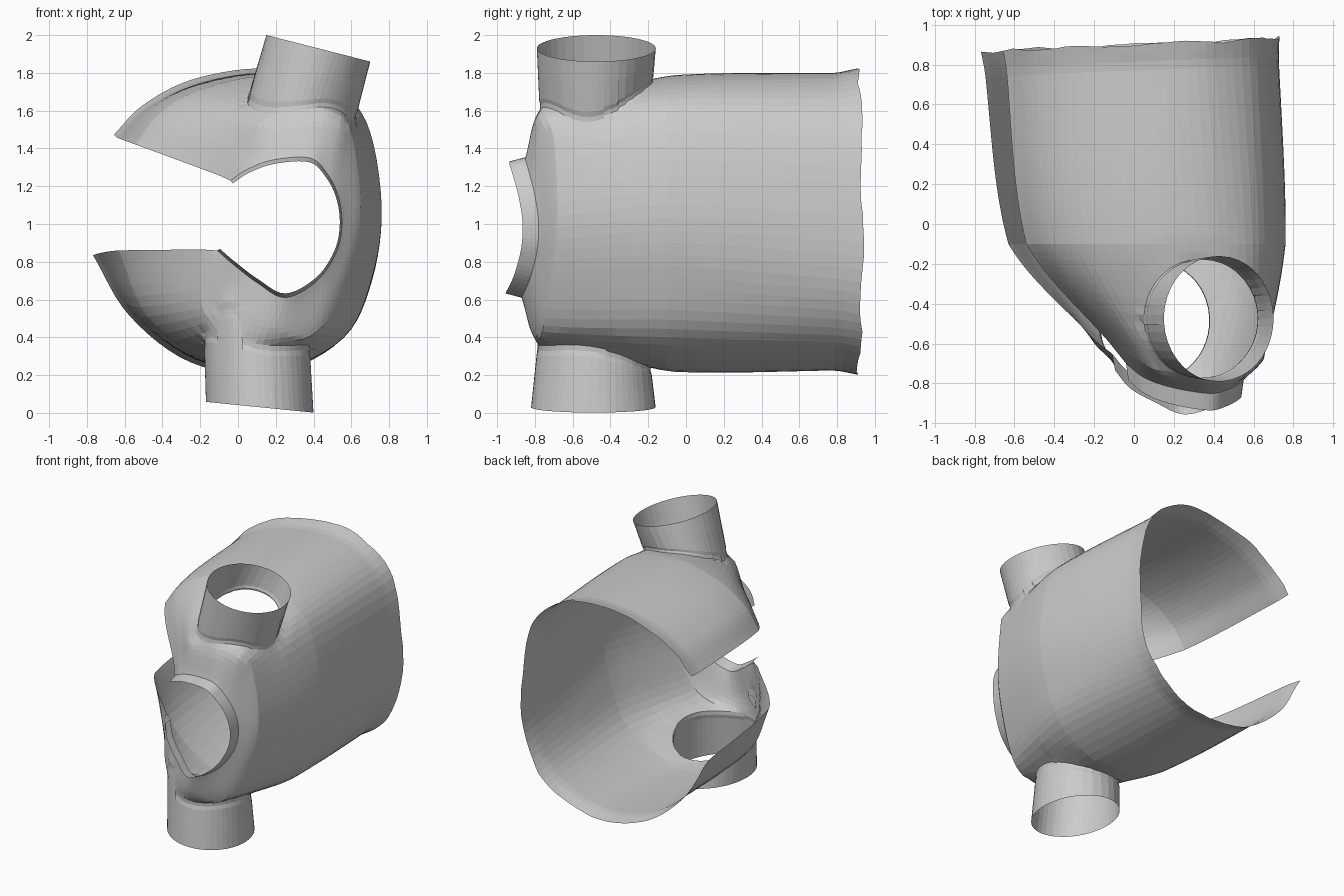
import bpy, bmesh, math, random
from mathutils import Vector

if "Cube" in bpy.data.objects:
    bpy.data.objects.remove(bpy.data.objects["Cube"])

random.seed(4)

# Open cross-sections: top front edge -> shoulder -> back -> bottom front edge
HEM = [(-.65, 1.46), (-.5, 1.61), (-.25, 1.74), (.1, 1.8), (.4, 1.75), (.64, 1.52), (.72, 1.05),
       (.68, .64), (.5, .37), (.15, .23), (-.25, .29), (-.57, .53), (-.76, .84)]
CHEST = [(-.54, 1.42), (-.42, 1.58), (-.2, 1.71), (.15, 1.785), (.48, 1.73), (.68, 1.54), (.76, 1.1),
         (.71, .72), (.56, .4), (.2, .225), (-.17, .28), (-.48, .51), (-.63, .86)]
SHOULDER = [(-.12, -.6, 1.265), (-.01, -.66, 1.42), (.13, -.74, 1.55), (.36, -.78, 1.61),
            (.53, -.76, 1.59), (.61, -.7, 1.45), (.65, -.68, 1.04), (.57, -.71, .70),
            (.42, -.76, .43), (.17, -.79, .36), (-.05, -.74, .39), (-.19, -.61, .56), (-.2, -.58, .865)]
NECK = [(-.04, -.7, 1.23), (.05, -.77, 1.29), (.19, -.82, 1.34), (.38, -.85, 1.35), (.47, -.83, 1.27),
        (.53, -.8, 1.15), (.55, -.78, 1.0), (.52, -.79, .85), (.42, -.83, .7), (.25, -.87, .61),
        (.1, -.81, .69), (-.03, -.74, .79), (-.11, -.65, .86)]
RINGS = [[Vector((x, .9 + .045 * x, z)) for x, z in HEM],
         [Vector((x, -.1, z)) for x, z in CHEST],
         [Vector(p) for p in SHOULDER], [Vector(p) for p in NECK]]
KNOTS = [0, 1, 1.65, 2.0]
CREASE = {1: .4, 2: .75}    # how sharply the loft turns at chest and shoulder


def spline(pts, knots, t, crease={}):
    """Smooth curve through pts at the given knots, sharper at crease points."""
    n = len(pts)
    i = max(k for k in range(n - 1) if knots[k] <= t + 1e-9)
    h = knots[i + 1] - knots[i]
    chord = (pts[i + 1] - pts[i]) / h

    def tangent(k):
        a, b = max(k - 1, 0), min(k + 1, n - 1)
        return ((pts[b] - pts[a]) / (knots[b] - knots[a])).lerp(chord, crease.get(k, 0))
    u = min((t - knots[i]) / h, 1)
    return ((2*u**3 - 3*u*u + 1) * pts[i] + (u**3 - 2*u*u + u) * h * tangent(i)
            + (3*u*u - 2*u**3) * pts[i + 1] + (u**3 - u*u) * h * tangent(i + 1))


def resample(ring, count):
    return [spline(ring, list(range(len(ring))), (len(ring) - 1) * i / count) for i in range(count + 1)]


def loft(bm, rows):
    grid = [[bm.verts.new(p) for p in row] for row in rows]
    for a, b in zip(grid, grid[1:]):
        for j in range(len(a) - 1):
            bm.faces.new((a[j], a[j + 1], b[j + 1], b[j]))


def finish(bm, name):
    bmesh.ops.recalc_face_normals(bm, faces=bm.faces)
    mesh = bpy.data.meshes.new(name)
    bm.to_mesh(mesh)
    bm.free()
    obj = bpy.data.objects.new(name, mesh)
    bpy.context.collection.objects.link(obj)


def add_sleeve(bm, side, base, rim):
    """Cut an elliptical armhole and extrude its edge out to the cuff."""
    cx, cy, rx, ry = base
    inside = [f for f in bm.faces
              if (f.calc_center_median().z - 1) * side > .4
              and ((f.calc_center_median().x - cx) / rx)**2 + ((f.calc_center_median().y - cy) / ry)**2 < 1]
    border = {e for f in inside for e in f.edges if any(g not in inside for g in e.link_faces)}
    bmesh.ops.delete(bm, geom=inside, context='FACES')
    edges = [e for e in border if e.is_valid]
    verts = {v for e in edges for v in e.verts}
    # Round off the stepped hole
    for v in verts:
        a = math.atan2((v.co.y - cy) / ry, (v.co.x - cx) / rx)
        v.co.x, v.co.y = cx + rx * math.cos(a), cy + ry * math.sin(a)
    for _ in range(6):
        new_z = {v: sum(e.other_vert(v).co.z for e in edges if v in e.verts) / 4 + v.co.z / 2 for v in verts}
        for v, z in new_z.items():
            v.co.z = z
    near = {e.other_vert(v) for v in verts for e in v.link_edges} - verts
    near |= {e.other_vert(v) for v in near for e in v.link_edges} - verts
    near = [v for v in near if not v.is_boundary]
    for _ in range(3):
        bmesh.ops.smooth_vert(bm, verts=near, factor=.5,
                              use_axis_x=True, use_axis_y=True, use_axis_z=True)
    # Seam pinch, middle, cuff
    mx, my, mz, sx, sy, slope = rim
    last = 0
    for f, pinch in ((.08, .985), (.16, 1.0), (.6, 1.0), (1, 1.0)):
        out = bmesh.ops.extrude_edge_only(bm, edges=edges)['geom']
        edges = [g for g in out if isinstance(g, bmesh.types.BMEdge)]
        k = (f - last) / (1 - last)
        ox, oy = cx + (mx - cx) * last, cy + (my - cy) * last
        wx, wy = rx + (sx - rx) * last, ry + (sy - ry) * last
        for v in {v for e in edges for v in e.verts}:
            a = math.atan2((v.co.y - oy) / wy, (v.co.x - ox) / wx)
            c, s = math.cos(a), math.sin(a)
            z = v.co.z + (mz + slope * sx * c - v.co.z) * k
            v.co = (cx + (mx - cx) * f + (rx + (sx - rx) * f) * c * pinch,
                    cy + (my - cy) * f + (ry + (sy - ry) * f) * s * pinch, z)
        last = f


# Jacket body: loft from hem to neck, open down the front
AROUND, ALONG = 72, 46
columns = list(zip(*[resample(r, AROUND) for r in RINGS]))
rows = [[spline(col, KNOTS, KNOTS[-1] * i / ALONG, CREASE) for col in columns] for i in range(ALONG + 1)]
for row, flare in zip(rows, (1, .6, .2)):     # wavy flared hem
    for j, p in enumerate(row):
        p.y += flare * (.008 * math.sin(j * .7) + random.uniform(-.004, .004))
        p.x, p.z = p.x * (1 + .01 * flare), p.z + (p.z - 1.02) * .03 * flare
body = bmesh.new()
loft(body, rows)
add_sleeve(body, 1, (.335, -.475, .285, .30), (.425, -.475, 1.93, .275, .315, -.255))
add_sleeve(body, -1, (.10, -.485, .28, .30), (.115, -.49, .03, .285, .33, -.10))
finish(body, "jacket_body_with_sleeves")

# Collar: short band standing on the neckline
collar = bmesh.new()
base_row = rows[-1]
tip_row = [Vector((.27 + (p.x - .27) * .96, p.y - .085, .98 + (p.z - .98) * .94)) for p in base_row]
loft(collar, [base_row, tip_row])
finish(collar, "collar")
